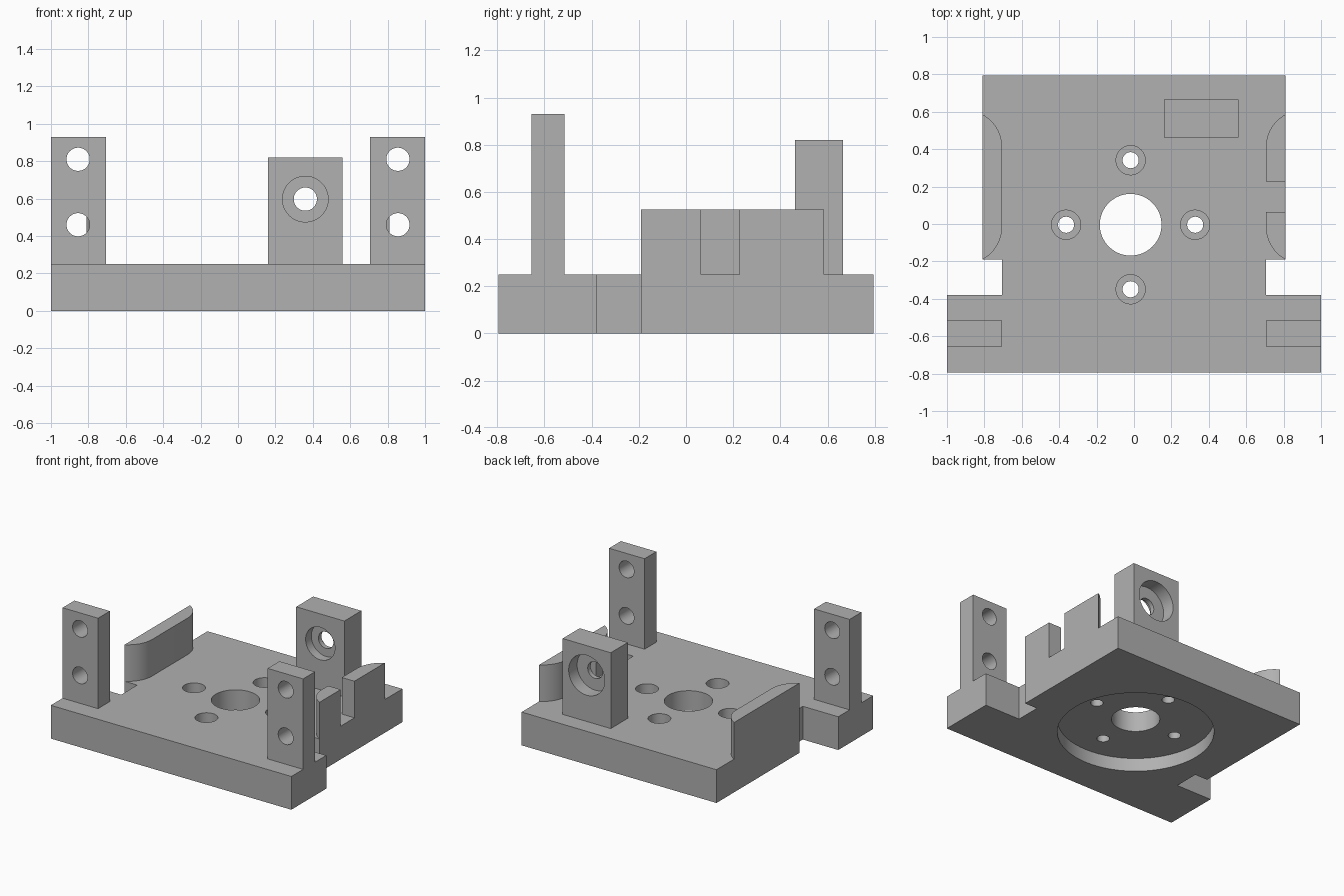
import bpy, bmesh
from math import sin, cos, pi, asin
from mathutils import Matrix, Vector

if "Cube" in bpy.data.objects:
    bpy.data.objects.remove(bpy.data.objects["Cube"])

grey = bpy.data.materials.new("plain grey")
grey.use_nodes = True
GREY = (0.44, 0.44, 0.44, 1)
grey.diffuse_color = GREY
grey.node_tree.nodes["Principled BSDF"].inputs["Base Color"].default_value = GREY

BASE_TOP = 0.25


def prism(name, outline, z0, z1):
    """Extrude a flat outline from z0 to z1."""
    bm = bmesh.new()
    face = bm.faces.new([bm.verts.new((x, y, z0)) for x, y in outline])
    up = bmesh.ops.extrude_face_region(bm, geom=[face])
    verts = [v for v in up["geom"] if isinstance(v, bmesh.types.BMVert)]
    bmesh.ops.translate(bm, verts=verts, vec=(0, 0, z1 - z0))
    bmesh.ops.recalc_face_normals(bm, faces=bm.faces)
    mesh = bpy.data.meshes.new(name)
    bm.to_mesh(mesh)
    bm.free()
    mesh.materials.append(grey)
    obj = bpy.data.objects.new(name, mesh)
    bpy.context.collection.objects.link(obj)
    return obj


def block(name, x0, x1, y0, y1, z0, z1):
    return prism(name, [(x0, y0), (x1, y0), (x1, y1), (x0, y1)], z0, z1)


def drill(obj, start, end, radius):
    """Cut a round hole between two points on an axis."""
    start, end = Vector(start), Vector(end)
    axis = end - start
    turn = axis.to_track_quat("Z", "Y").to_matrix().to_4x4()
    bm = bmesh.new()
    bmesh.ops.create_cone(bm, cap_ends=True, segments=64, radius1=radius,
                          radius2=radius, depth=axis.length,
                          matrix=Matrix.Translation((start + end) / 2) @ turn)
    mesh = bpy.data.meshes.new("drill")
    bm.to_mesh(mesh)
    bm.free()
    mesh.materials.append(grey)
    cutter = bpy.data.objects.new("drill", mesh)
    cutter.hide_render = True
    bpy.context.collection.objects.link(cutter)
    mod = obj.modifiers.new("hole", "BOOLEAN")
    mod.operation, mod.solver, mod.object = "DIFFERENCE", "EXACT", cutter
    bpy.context.view_layer.objects.active = obj
    bpy.ops.object.modifier_apply(modifier=mod.name)
    bpy.data.objects.remove(cutter)


# Base plate with a notch on each side
half = [(1, -0.795), (1, -0.38), (0.705, -0.38), (0.705, -0.19),
        (0.81, -0.19), (0.81, 0.795)]
base = prism("base_plate", half + [(-x, y) for x, y in reversed(half)], 0, BASE_TOP)

# Round recess underneath, centre bore and four counterbored screw holes
cx, cy, ring = -0.018, -0.004, 0.345
drill(base, (cx, cy, -0.1), (cx, cy, 0.1), 0.535)
drill(base, (cx, cy, -0.1), (cx, cy, 0.4), 0.165)
for i in range(4):
    x, y = cx + ring * cos(i * pi / 2), cy + ring * sin(i * pi / 2)
    drill(base, (x, y, -0.1), (x, y, 0.4), 0.043)
    drill(base, (x, y, 0.15), (x, y, 0.4), 0.078)
parts = [base]

# Front lugs with two holes each
for side, label in ((1, "left"), (-1, "right")):
    x0, x1 = sorted((side * 0.705, side))
    lug = block(label + "_front_lug", x0, x1, -0.655, -0.515, BASE_TOP, 0.93)
    for z in (0.46, 0.81):
        drill(lug, (side * 0.855, -0.9, z), (side * 0.855, -0.3, z), 0.062)
    parts.append(lug)

# Rear lug, counterbored on both faces
rear = block("rear_lug", 0.16, 0.56, 0.463, 0.665, BASE_TOP, 0.82)
for y0, y1, r in ((0.3, 0.8, 0.062), (0.3, 0.53, 0.122), (0.565, 0.8, 0.15)):
    drill(rear, (0.36, y0, 0.597), (0.36, y1, 0.597), r)
parts.append(rear)

# Side walls with inward rounded ends
R, WALL_TOP = 0.2, 0.525
sweep = asin(0.176 / R)
arc = [(0.905 - R * cos(sweep * i / 12), R * sin(sweep * i / 12)) for i in range(13)]
rear_end = [(min(x, 0.81), 0.41 + y) for x, y in arc]
front_end = [(min(x, 0.81), -0.014 - y) for x, y in reversed(arc)]

right_wall = [(-x, y) for x, y in front_end + rear_end]
parts.append(prism("right_wall", right_wall, BASE_TOP, WALL_TOP))
# The left wall is split by a slot
parts.append(prism("left_wall_front", front_end + [(0.705, 0.063), (0.81, 0.063)],
                   BASE_TOP, WALL_TOP))
parts.append(prism("left_wall_rear", [(0.81, 0.226), (0.705, 0.226)] + rear_end,
                   BASE_TOP, WALL_TOP))

# Smooth round surfaces, keep edges sharp
bpy.ops.object.select_all(action="DESELECT")
for obj in parts:
    obj.select_set(True)
bpy.context.view_layer.objects.active = base
bpy.ops.object.shade_smooth_by_angle(angle=0.5)
